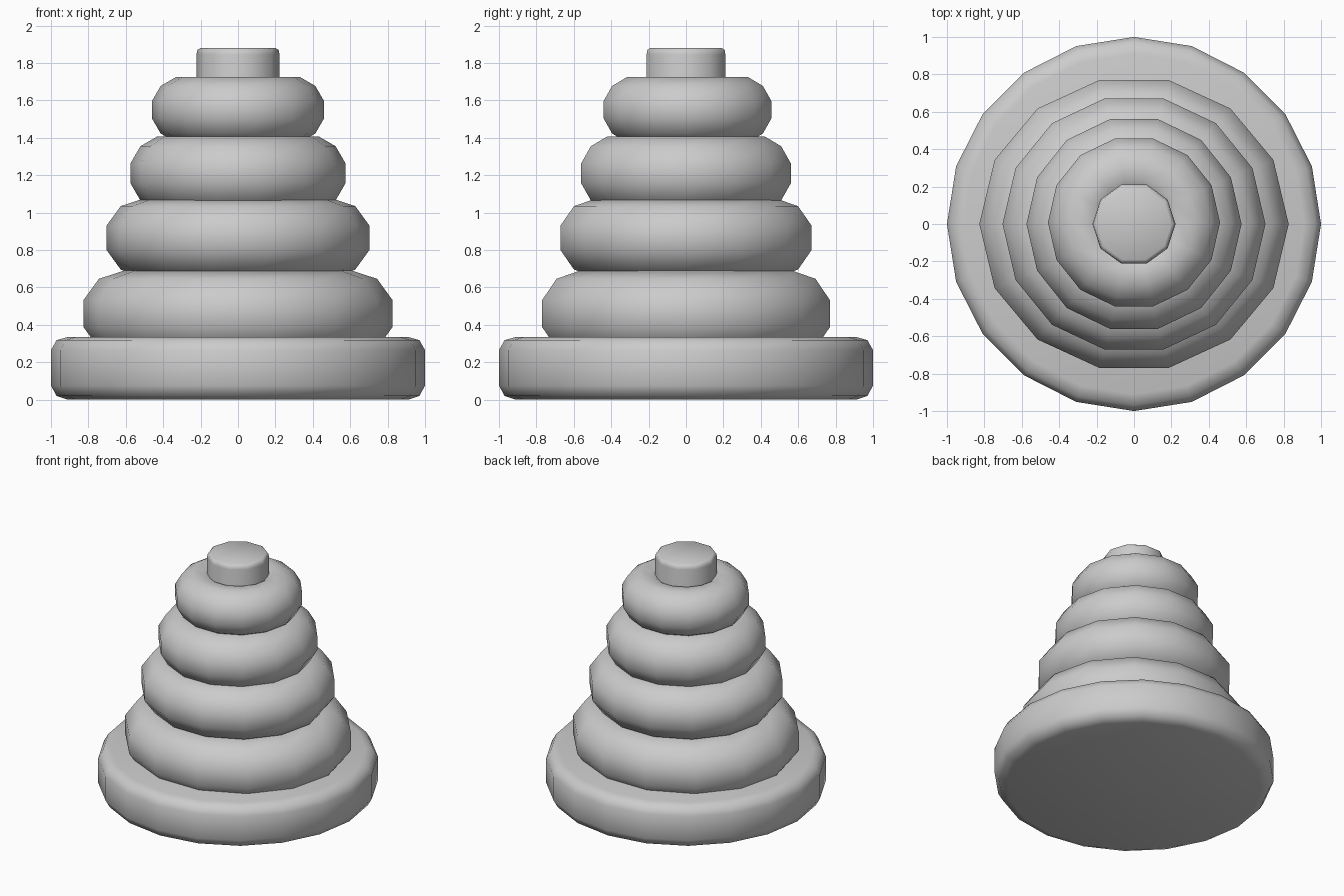
import bpy, bmesh
from math import cos, sin, pi, radians

if "Cube" in bpy.data.objects:
    bpy.data.objects.remove(bpy.data.objects["Cube"])


def lathe(name, profile, sides, loc=(0, 0, 0), sy=1.0, closed=False, angle=50):
    """Spin an (r, z) profile around z; cap the ends unless it is a closed loop."""
    bm = bmesh.new()
    rings = [[bm.verts.new((r * cos(2 * pi * i / sides), r * sy * sin(2 * pi * i / sides), z))
              for i in range(sides)] for r, z in profile]
    n = len(rings)
    for k in range(n if closed else n - 1):
        a, b = rings[k], rings[(k + 1) % n]
        for i in range(sides):
            j = (i + 1) % sides
            bm.faces.new((a[i], a[j], b[j], b[i]))
    if not closed:
        bm.faces.new(rings[0][::-1])
        bm.faces.new(rings[-1])
    bmesh.ops.recalc_face_normals(bm, faces=bm.faces)
    me = bpy.data.meshes.new(name)
    bm.to_mesh(me)
    bm.free()
    ob = bpy.data.objects.new(name, me)
    ob.location = loc
    bpy.context.collection.objects.link(ob)
    bpy.context.view_layer.objects.active = ob
    ob.select_set(True)
    bpy.ops.object.shade_smooth_by_angle(angle=radians(angle))
    ob.select_set(False)
    return ob


def ring(name, outer, tube, z, segs, sy=1.0, y=0.0):
    """Chunky torus with a flat outer band."""
    half = pi / segs
    major = outer - tube * cos(half)
    section = [(major + tube * cos(half + 2 * half * k), tube * sin(half + 2 * half * k))
               for k in range(segs)]
    return lathe(name, section, 14, (0, y, z), sy, closed=True, angle=60)


# round base with softened rims
lathe("base", [(0.91, 0), (0.97, 0.02), (1, 0.075), (1, 0.265), (0.97, 0.318), (0.91, 0.335)], 20)

# stacked rings, largest first
ring("ring_1", 0.827, 0.23, 0.46, 10, sy=0.955)
ring("ring_2", 0.703, 0.21, 0.865, 10, sy=0.98)
ring("ring_3", 0.575, 0.205, 1.21, 12)
ring("ring_4", 0.46, 0.18, 1.55, 12, y=0.008)

# central peg
lathe("peg", [(0.222, 0.2), (0.222, 1.845), (0.217, 1.87), (0.2, 1.88)], 10)
